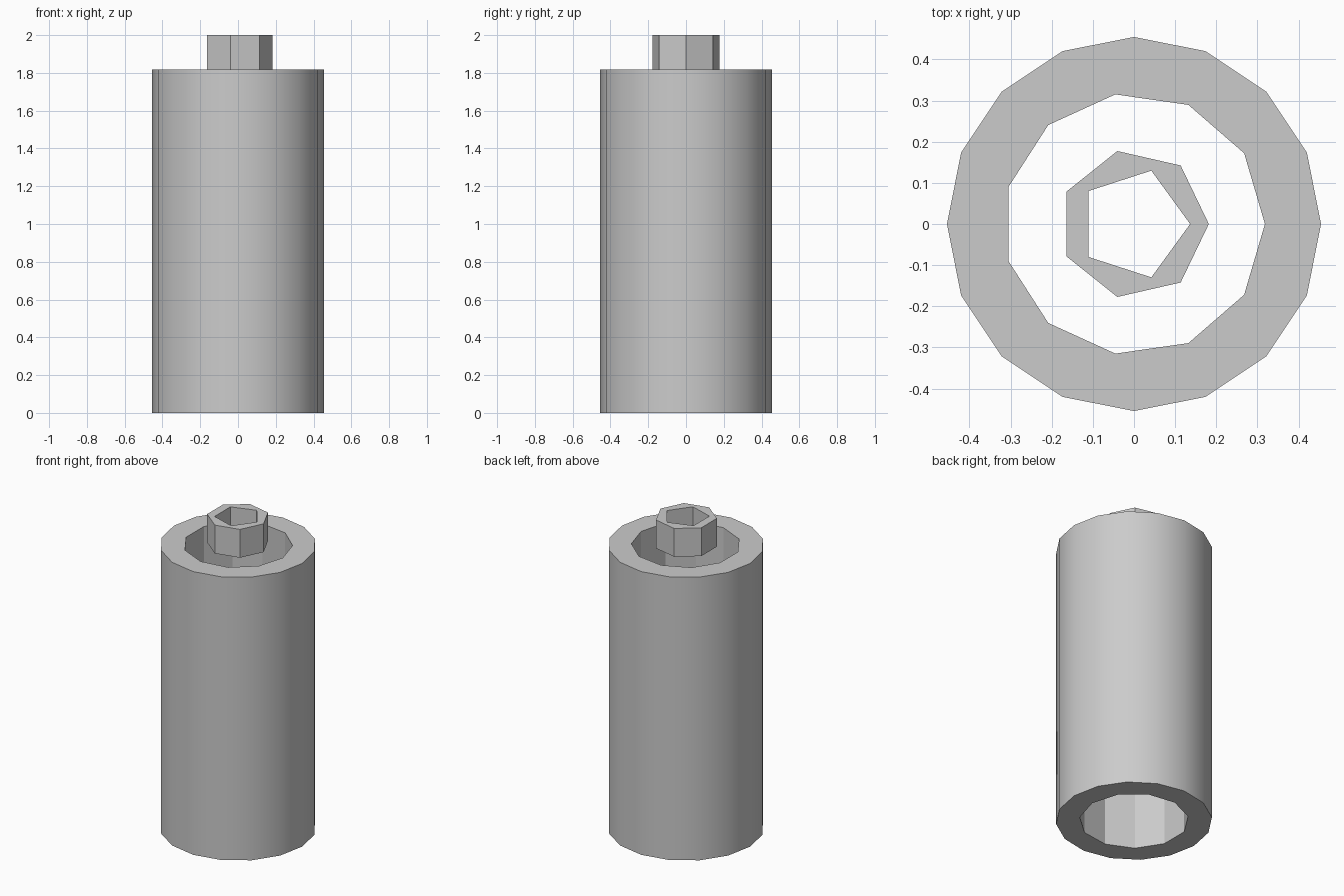
import bpy
import bmesh
from math import cos, sin, tau, radians

if "Cube" in bpy.data.objects:
    bpy.data.objects.remove(bpy.data.objects["Cube"], do_unlink=True)

# Plain grey for every part
grey = bpy.data.materials.new("plain grey")
grey.use_nodes = True
color = (0.6, 0.6, 0.6, 1)
grey.diffuse_color = color
grey.node_tree.nodes["Principled BSDF"].inputs["Base Color"].default_value = color


def prism(name, sides, radius, bottom, top):
    """Upright regular prism with one corner on +x."""
    bm = bmesh.new()
    ring = [bm.verts.new((radius * cos(tau * i / sides),
                          radius * sin(tau * i / sides), bottom))
            for i in range(sides)]
    base = bm.faces.new(ring)
    lid = bmesh.ops.extrude_face_region(bm, geom=[base], use_keep_orig=True)
    verts = [g for g in lid["geom"] if isinstance(g, bmesh.types.BMVert)]
    bmesh.ops.translate(bm, verts=verts, vec=(0, 0, top - bottom))
    bmesh.ops.recalc_face_normals(bm, faces=bm.faces)
    mesh = bpy.data.meshes.new(name)
    bm.to_mesh(mesh)
    bm.free()
    mesh.materials.append(grey)
    obj = bpy.data.objects.new(name, mesh)
    bpy.context.collection.objects.link(obj)
    return obj


def tube(name, outer_sides, outer_radius, bore_sides, bore_radius, bottom, top):
    """Prism with a bore cut right through it."""
    obj = prism(name, outer_sides, outer_radius, bottom, top)
    bore = prism(name + "_bore", bore_sides, bore_radius, bottom - 0.1, top + 0.1)
    bore.hide_render = True
    cut = obj.modifiers.new("bore", "BOOLEAN")
    cut.operation = "DIFFERENCE"
    cut.solver = "EXACT"
    cut.object = bore
    bpy.ops.object.select_all(action="DESELECT")
    obj.select_set(True)
    bpy.context.view_layer.objects.active = obj
    bpy.ops.object.modifier_apply(modifier=cut.name)
    bpy.data.objects.remove(bore, do_unlink=True)
    bpy.ops.object.shade_smooth_by_angle(angle=radians(30))
    return obj


# Main sleeve, and the small collar level with its rim
unit = 2 / 22
rim = 20 * unit
tube("main_sleeve", 16, 5 * unit, 11, 3.5 * unit, 0, rim)
tube("top_collar", 7, 2 * unit, 5, 1.5 * unit, rim, 2)
